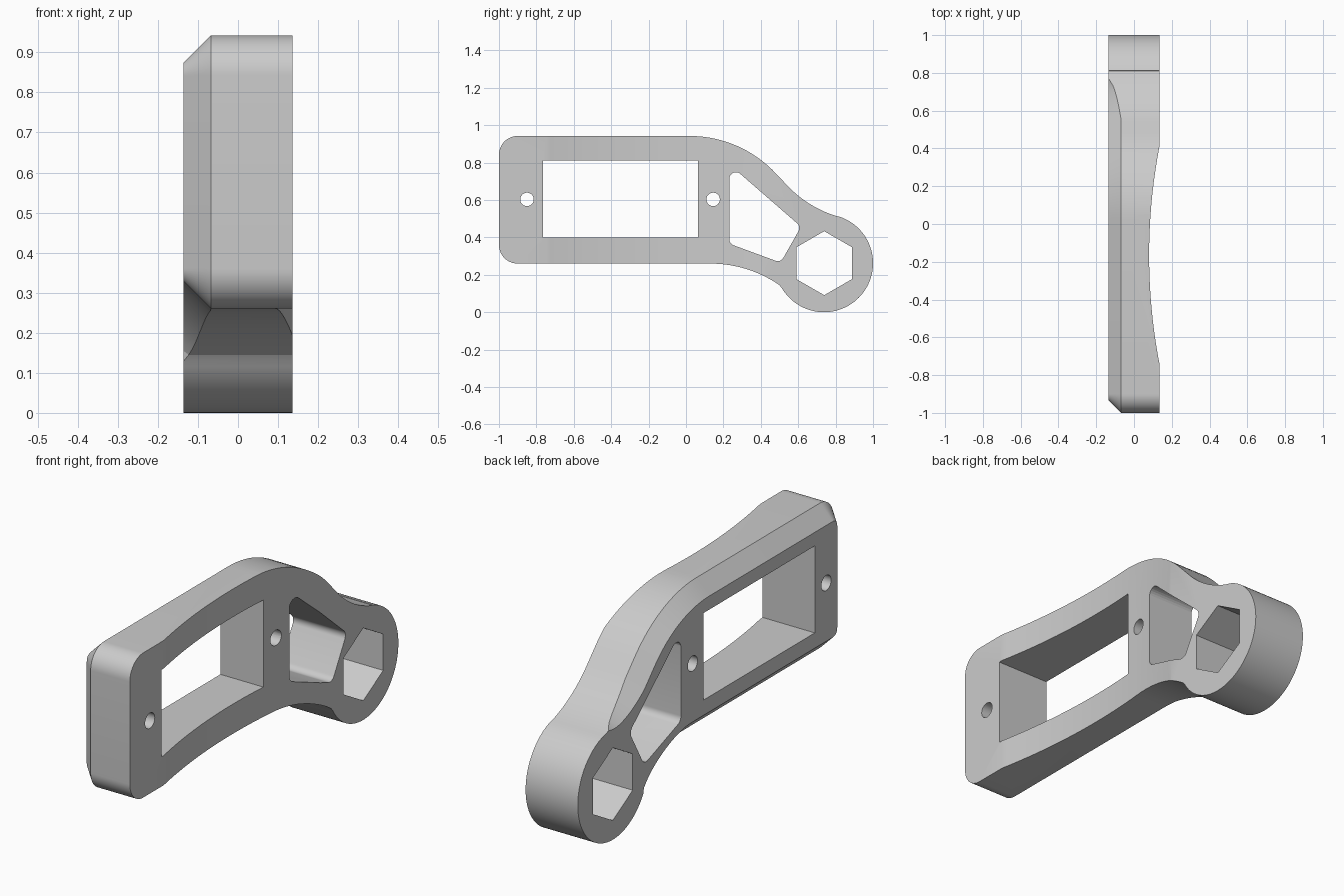
import bpy, bmesh
from math import radians, cos, sin, sqrt, tan
from mathutils import Vector

cube = bpy.data.objects.get("Cube")
if cube:
    bpy.data.objects.remove(cube, do_unlink=True)

HALF = 0.136       # half thickness
CHAMFER = 0.068
HUB = (0.738, 0.262)
GREY = (0.6, 0.6, 0.6, 1)

grey = bpy.data.materials.new("plain_grey")
grey.use_nodes = True
grey.diffuse_color = GREY
grey.node_tree.nodes["Principled BSDF"].inputs["Base Color"].default_value = GREY


def arc(center, r, a0, a1, n):
    """Points on an arc, angles in degrees."""
    steps = [radians(a0 + (a1 - a0) * i / n) for i in range(n + 1)]
    return [Vector((center[0] + r * cos(a), center[1] + r * sin(a))) for a in steps]


def rounded(corners, r, n=8):
    """Polygon with every corner replaced by a fillet of radius r."""
    pts = []
    for i, c in enumerate(corners):
        c = Vector(c)
        u = (Vector(corners[i - 1]) - c).normalized()
        v = (Vector(corners[(i + 1) % len(corners)]) - c).normalized()
        half = u.angle(v) / 2
        mid = c + (u + v).normalized() * (r / sin(half))
        start = (c + u * (r / tan(half)) - mid).normalized()
        end = (c + v * (r / tan(half)) - mid).normalized()
        pts += [mid + start.slerp(end, k / n) * r for k in range(n + 1)]
    return pts


def make_object(name, loops):
    """Loft a closed solid through equal-length loops of 3D points."""
    bm = bmesh.new()
    rings = [[bm.verts.new(p) for p in loop] for loop in loops]
    n = len(rings[0])
    for a, b in zip(rings, rings[1:]):
        for i in range(n):
            j = (i + 1) % n
            bm.faces.new((a[i], a[j], b[j], b[i]))
    bm.faces.new(rings[0])
    bm.faces.new(rings[-1])
    bmesh.ops.remove_doubles(bm, verts=bm.verts[:], dist=1e-5)
    bmesh.ops.recalc_face_normals(bm, faces=bm.faces[:])
    mesh = bpy.data.meshes.new(name)
    bm.to_mesh(mesh)
    bm.free()
    obj = bpy.data.objects.new(name, mesh)
    bpy.context.collection.objects.link(obj)
    mesh.materials.append(grey)
    return obj


def through_cutter(name, pts):
    """Prism along x for a hole in the side profile."""
    return make_object(name, [[(x, p[0], p[1]) for p in pts] for x in (-0.3, 0.3)])


# Side outline, clockwise in (y, z)
outline = (arc((-0.9, 0.36), 0.1, 270, 180, 16)
           + arc((-0.9, 0.842), 0.1, 180, 90, 16)
           + arc((0.02, 0.312), 0.63, 90, 43, 16)
           + arc((0.979, 1.088), 0.6, 223, 253.7, 16)
           + arc(HUB, 0.262, 73.7, -149.5, 64)
           + arc((0.13, -0.39), 0.65, 53.1, 90, 16)[1:])


def chamfer_at(p):
    """Chamfer size, fading out towards the hub."""
    start, stop = (0.55, 0.76) if p.y > 0.4 else (0.2, 0.51)
    return CHAMFER * sqrt(max(0, min(1, (stop - p.x) / (stop - start))))


# Arm body with chamfered far side
inner, shoulder, outer = [], [], []
for i, p in enumerate(outline):
    before = (p - outline[i - 1]).normalized()
    after = (outline[(i + 1) % len(outline)] - p).normalized()
    t = (before + after).normalized()
    d = chamfer_at(p)
    q = p - Vector((-t.y, t.x)) * d
    inner.append((-HALF, q.x, q.y))
    shoulder.append((-HALF + d, p.x, p.y))
    outer.append((HALF, p.x, p.y))
body = make_object("bracket_arm", [inner, shoulder, outer])

# Openings
window = [(-0.765, 0.4), (0.063, 0.4), (0.063, 0.81), (-0.765, 0.81)]
pocket = [(0.232, 0.79), (0.615, 0.457), (0.506, 0.265), (0.232, 0.366)]
cutters = [
    through_cutter("window_cutter", window),
    through_cutter("pocket_cutter", rounded(pocket, 0.035)),
    through_cutter("hex_cutter", arc((0.739, 0.262), 0.171, 30, 330, 5)),
]
for name, y in (("front_screw_cutter", -0.85), ("rear_screw_cutter", 0.145)):
    cutters.append(through_cutter(name, arc((y, 0.603), 0.036, 0, 348.75, 31)))

# Shallow scoop across the near side
scoop = arc((3.13, -0.165), 3.05, 167, 193, 32)
cutters.append(make_object("scoop_cutter", [[(p.x, p.y, z) for p in scoop] for z in (-0.2, 1.2)]))

for cutter in cutters:
    cutter.hide_render = True
    mod = body.modifiers.new(cutter.name, "BOOLEAN")
    mod.operation = "DIFFERENCE"
    mod.solver = "EXACT"
    mod.object = cutter

# Apply the cuts, then drop the cutters
bpy.context.view_layer.update()
graph = bpy.context.evaluated_depsgraph_get()
cut_mesh = bpy.data.meshes.new_from_object(body.evaluated_get(graph))
body.modifiers.clear()
body.data = cut_mesh
cut_mesh.materials.clear()
cut_mesh.materials.append(grey)
for face in cut_mesh.polygons:
    face.material_index = 0
for cutter in cutters:
    bpy.data.objects.remove(cutter, do_unlink=True)

bpy.ops.object.select_all(action="DESELECT")
body.select_set(True)
bpy.context.view_layer.objects.active = body
bpy.ops.object.shade_smooth_by_angle(angle=radians(14))
